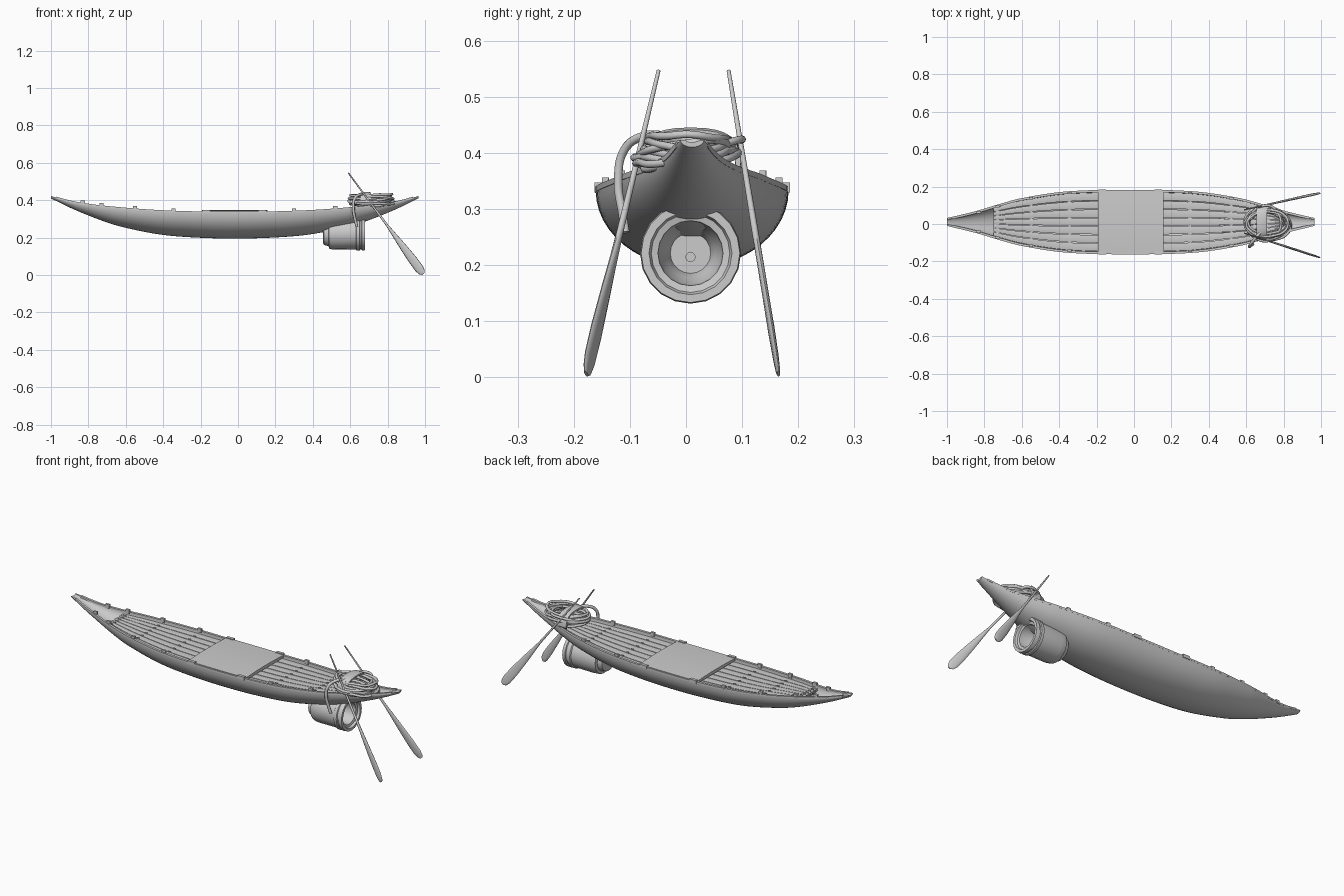
import bpy, bmesh, math, random
from mathutils import Vector, Matrix

if "Cube" in bpy.data.objects:
    bpy.data.objects.remove(bpy.data.objects["Cube"])
random.seed(4)
YC = 0.011


def curve_at(pts, t):
    """Smooth interpolation through (t, value) pairs."""
    n = len(pts)
    for i in range(n - 1):
        if t <= pts[i + 1][0] or i == n - 2:
            (t0, a), (t1, b) = pts[i], pts[i + 1]
            def slope(k):
                lo, hi = max(k - 1, 0), min(k + 1, n - 1)
                return 0 if k == 0 else (pts[hi][1] - pts[lo][1]) / (pts[hi][0] - pts[lo][0])
            h = t1 - t0
            s = (t - t0) / h
            return ((2*s**3 - 3*s*s + 1) * a + (s**3 - 2*s*s + s) * h * slope(i)
                    + (3*s*s - 2*s**3) * b + (s**3 - s*s) * h * slope(i + 1))


WIDTH = [(0, .172), (.35, .163), (.6, .126), (.72, .094), (.85, .056), (1, .021)]
KEEL = [(0, .195), (.2, .2), (.4, .216), (.6, .254), (.7, .283), (.8, .32), (.9, .362), (1, .41)]
RIM = [(0, .333), (.3, .338), (.5, .348), (.7, .365), (.8, .377), (.9, .395), (1, .423)]


def hull_at(x):
    t = min(abs((x + .0175) / .9825), 1)
    return curve_at(WIDTH, t), curve_at(KEEL, t), curve_at(RIM, t)


def finish(bm, name, smooth=True):
    bmesh.ops.recalc_face_normals(bm, faces=bm.faces)
    me = bpy.data.meshes.new(name)
    bm.to_mesh(me)
    bm.free()
    ob = bpy.data.objects.new(name, me)
    bpy.context.collection.objects.link(ob)
    if smooth:
        bpy.ops.object.select_all(action='DESELECT')
        ob.select_set(True)
        bpy.context.view_layer.objects.active = ob
        bpy.ops.object.shade_smooth_by_angle(angle=math.radians(35))
    return ob


def loft(name, rings, closed=True, caps=True, bm=None):
    own = bm is None
    bm = bm or bmesh.new()
    vs = [[bm.verts.new(p) for p in r] for r in rings]
    n = len(rings[0])
    for a, b in zip(vs, vs[1:]):
        for i in range(n if closed else n - 1):
            j = (i + 1) % n
            bm.faces.new((a[i], a[j], b[j], b[i]))
    if closed and caps:
        bm.faces.new(vs[0])
        bm.faces.new(vs[-1][::-1])
    return finish(bm, name) if own else None


def box(bm, loc, size):
    bmesh.ops.create_cube(bm, size=1, matrix=Matrix.Translation(loc) @ Matrix.Diagonal((*size, 1)))


def rope(name, paths, radius, cyclic):
    cu = bpy.data.curves.new(name, 'CURVE')
    cu.dimensions = '3D'
    cu.bevel_depth, cu.bevel_resolution, cu.use_fill_caps = radius, 3, True
    cu.resolution_u = 6
    for pts in paths:
        sp = cu.splines.new('BEZIER')
        sp.bezier_points.add(len(pts) - 1)
        sp.use_cyclic_u = cyclic
        for bp, p in zip(sp.bezier_points, pts):
            bp.co = p
            bp.handle_left_type = bp.handle_right_type = 'AUTO'
    ob = bpy.data.objects.new(name, cu)
    bpy.context.collection.objects.link(ob)


# hull shell: half-ellipse sections lofted end to end
def hull_section(x):
    w, k, r = hull_at(x)
    out = [(math.pi * i / 24) for i in range(25)]
    outer = [(x, YC + w * math.cos(a), r - (r - k) * math.sin(a)) for a in out]
    th = .009
    inner = [(x, YC + (w - th) * math.cos(a), r - max(r - k - th, .003) * math.sin(a)) for a in out]
    return outer + inner[::-1]

loft("hull", [hull_section(-1 + 1.965 * i / 60) for i in range(61)])

# gunwale rails along both edges
for s, nm in ((1, "left_rail"), (-1, "right_rail")):
    rings = []
    for i in range(49):
        x = -.97 + 1.905 * i / 48
        w, k, r = hull_at(x)
        y = YC + s * (w - .006)
        rings.append([(x, y + dy, r + dz) for dy, dz in ((-.007, -.005), (.006, -.005), (.006, .005), (-.007, .005))])
    loft(nm, rings)

# deck planks fore and aft
bm = bmesh.new()
for x0, x1 in ((-.75, -.18), (.15, .82)):
    for p in range(7):
        f0, f1 = -1 + 2 * p / 7 + .012, -1 + 2 * (p + 1) / 7 - .012
        rings = []
        for i in range(13):
            x = x0 + (x1 - x0) * i / 12
            w, k, r = hull_at(x)
            w -= .012
            z, m = r - .012, (f0 + f1) / 2
            rings.append([(x, YC + f0 * w, z - .012), (x, YC + f1 * w, z - .012), (x, YC + f1 * w, z),
                          (x, YC + m * w, z + .003), (x, YC + f0 * w, z)])
        loft("", rings, bm=bm)
finish(bm, "deck_planks")

# crossbeams with lashings between planks
bm = bmesh.new()
BEAMS = (-.73, -.55, -.345, .3, .52)
for x in BEAMS:
    w, k, r = hull_at(x)
    box(bm, (x, YC, r - .027), (.02, 2 * w - .03, .016))
    for p in range(1, 7):
        box(bm, (x, YC + (w - .012) * (-1 + 2 * p / 7), r - .011), (.014, .006, .009))
finish(bm, "crossbeams", False)

# pegs on the gunwales
bm = bmesh.new()
for x in (-.83,) + BEAMS:
    w, k, r = hull_at(x)
    for s in (-1, 1):
        box(bm, (x, YC + s * (w - .010), r + .006), (.022, .012, .022))
for x in (-.17, .13):
    for s in (-1, 1):
        box(bm, (x, YC + s * .166, .338), (.042, .016, .018))
finish(bm, "gunwale_pegs", False)

# central platform
rings = []
for i in range(9):
    x = -.193 + .35 * i / 8
    w = hull_at(x)[0] - .004
    ys = [-1 + j / 4 for j in range(9)]
    rings.append([(x, YC + w * y, .342 + .005 * (1 - y * y)) for y in ys] + [(x, YC + w, .33), (x, YC - w, .33)])
loft("center_platform", rings)

# open barrel slung below the hull
prof = [(.455, .001), (.455, .05), (.46, .06), (.484, .066), (.487, .08), (.5, .083), (.52, .085), (.63, .084),
        (.634, .09), (.65, .09), (.653, .085), (.66, .085), (.663, .09), (.68, .088), (.68, .074), (.668, .07),
        (.665, .058), (.61, .054), (.59, .044), (.56, .036), (.56, .001)]
N = 20
loft("barrel", [[(x, .008 + r * math.cos(2 * math.pi * i / N), .221 + r * math.sin(2 * math.pi * i / N))
                 for i in range(N)] for x, r in prof])
bm = bmesh.new()
bmesh.ops.create_cone(bm, cap_ends=True, segments=16, radius1=.009, radius2=.009, depth=.012,
                      matrix=Matrix.Translation((.564, .008, .214)) @ Matrix.Rotation(math.pi / 2, 4, 'Y'))
finish(bm, "barrel_plug")

# two paddles
def paddle(name, top, tip, twist):
    top, tip = Vector(top), Vector(tip)
    d = (tip - top).normalized()
    side = (Vector((0, 1, 0)).cross(d)).normalized()
    side = Matrix.Rotation(twist, 3, d) @ side
    thin = d.cross(side)
    # fraction along, half width, half thickness
    sec = [(0, .0035, .0035), (.3, .005, .005), (.52, .0065, .006), (.6, .011, .006), (.72, .018, .006),
           (.86, .024, .006), (.95, .024, .005), (.985, .018, .004), (1, .008, .003)]
    loft(name, [[top.lerp(tip, f) + side * (w * math.cos(a)) + thin * (h * math.sin(a))
                 for a in [2 * math.pi * i / 12 for i in range(12)]] for f, w, h in sec])

paddle("left_paddle", (.59, .076, .546), (.99, .165, .006), 0)
paddle("right_paddle", (.59, -.049, .546), (.99, -.178, .006), .3)

# rope coil: overlapping uneven loops
loops = []
for i in range(11):
    rx, ry = random.uniform(.085, .122), random.uniform(.06, .092)
    cx, cy = .71 + random.uniform(-.012, .008), .005 + random.uniform(-.01, .01)
    z, tx, ty = .378 + .0045 * i, random.uniform(-.1, .1), random.uniform(-.15, .15)
    pts = []
    for k in range(10):
        a = 2 * math.pi * k / 10
        dx, dy = rx * math.cos(a), ry * math.sin(a)
        dx += dy * random.choice((-.15, .15)) * .5
        pts.append((cx + dx, cy + dy, z + tx * dx + ty * dy + random.uniform(-.004, .004)))
    loops.append(pts)
rope("rope_coil", loops, .0068, True)

# rope end hanging over the side
rope("hanging_rope", [[(.69, -.03, .43), (.65, -.075, .43), (.622, -.11, .405), (.617, -.121, .35),
                       (.628, -.113, .29), (.636, -.108, .258)]], .0078, False)

# wrap holding the coil together
rings = []
for i in range(15):
    a = math.pi * i / 14
    c, s = math.cos(a), math.sin(a)
    y, z = .008 + .09 * math.copysign(abs(c) ** .8, c), .375 + .07 * s ** .6
    rings.append([(.655, y, z - .004), (.668, y, z), (.698, y, z), (.711, y, z - .004), (.711, .008 + (y - .008) * .9, z - .012), (.655, .008 + (y - .008) * .9, z - .012)])
loft("coil_wrap", rings)
